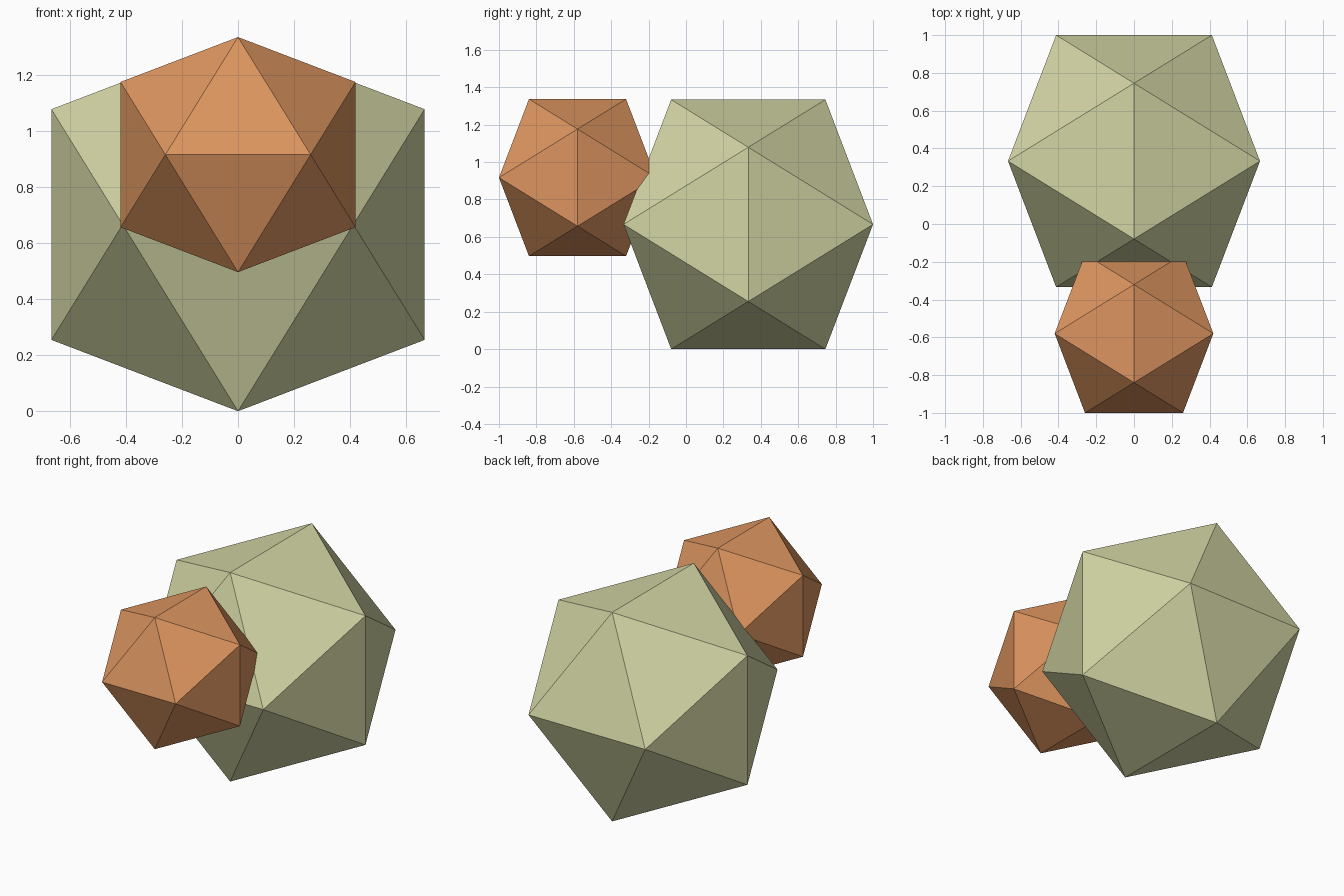
import bpy
import bmesh
from math import sqrt

PHI = (1 + sqrt(5)) / 2

cube = bpy.data.objects.get("Cube")
if cube:
    bpy.data.objects.remove(cube, do_unlink=True)


def make_material(name, colour):
    mat = bpy.data.materials.new(name)
    mat.use_nodes = True
    mat.diffuse_color = colour
    bsdf = next(n for n in mat.node_tree.nodes if n.type == "BSDF_PRINCIPLED")
    bsdf.inputs["Base Color"].default_value = colour
    return mat


def icosahedron(name, centre, half_size, mat):
    """Hull of three crossed golden rectangles, with edges facing each axis."""
    bm = bmesh.new()
    for axis in range(3):
        for a in (-1, 1):
            for b in (-1, 1):
                co = [0, 0, 0]
                co[(axis + 1) % 3] = a * half_size / PHI
                co[(axis + 2) % 3] = b * half_size
                bm.verts.new(co)
    bmesh.ops.convex_hull(bm, input=bm.verts)
    bmesh.ops.recalc_face_normals(bm, faces=bm.faces)
    mesh = bpy.data.meshes.new(name)
    bm.to_mesh(mesh)
    bm.free()
    mesh.materials.append(mat)
    obj = bpy.data.objects.new(name, mesh)
    obj.location = centre
    bpy.context.collection.objects.link(obj)
    return obj


sage = make_material("sage_green", (0.65, 0.665, 0.37, 1))
orange = make_material("burnt_orange", (0.72, 0.30, 0.115, 1))

# Large solid at the back
icosahedron("large_icosahedron", (0, 0.333, 0.667), 0.667, sage)

# Small solid sunk into its upper front
icosahedron("small_icosahedron", (0, -0.58, 0.917), 0.42, orange)
